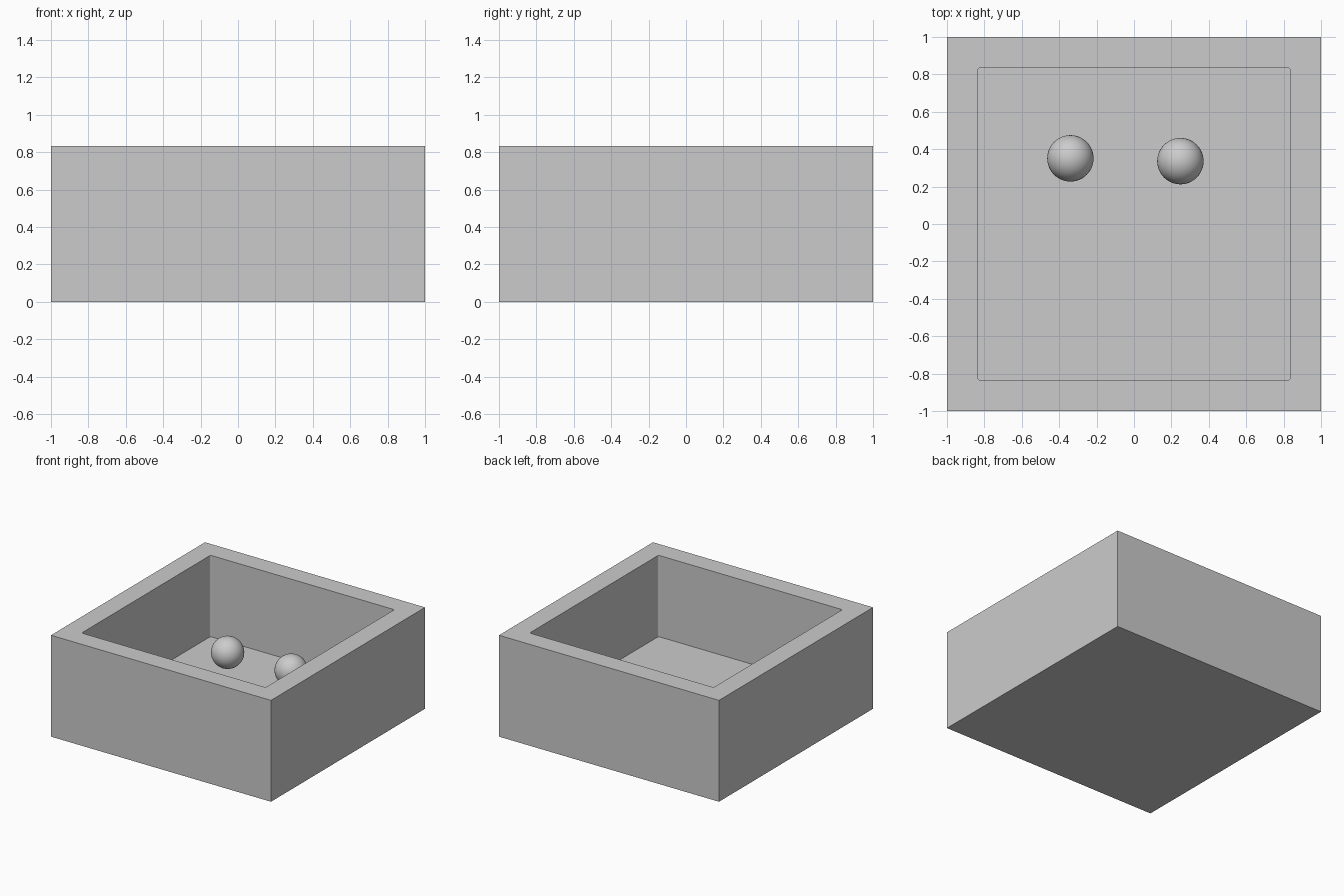
import bpy, bmesh

if "Cube" in bpy.data.objects:
    bpy.data.objects.remove(bpy.data.objects["Cube"])

HALF, HEIGHT = 1.0, 0.833
INNER, FLOOR = 0.836, 0.165


def add_object(name, bm):
    mesh = bpy.data.meshes.new(name)
    bm.to_mesh(mesh)
    bm.free()
    obj = bpy.data.objects.new(name, mesh)
    bpy.context.collection.objects.link(obj)
    return obj


# Open box: a block whose top face is inset and pushed down to the floor
bm = bmesh.new()
bmesh.ops.create_cube(bm, size=1)
for v in bm.verts:
    v.co = (v.co.x * 2 * HALF, v.co.y * 2 * HALF, (v.co.z + 0.5) * HEIGHT)
bm.normal_update()
top = max(bm.faces, key=lambda f: f.calc_center_median().z)


def inset_square(face, half, z):
    bmesh.ops.inset_region(bm, faces=[face], thickness=0.05)
    for v in face.verts:
        v.co = (half if v.co.x > 0 else -half, half if v.co.y > 0 else -half, z)
    bm.normal_update()


inset_square(top, INNER, HEIGHT)   # rim
inset_square(top, INNER, FLOOR)    # inner walls and floor

# Slightly rounded inner upright corners
corners = [e for e in bm.edges
           if all(abs(v.co.x) < 0.9 for v in e.verts)
           and abs(e.verts[0].co.z - e.verts[1].co.z) > 0.3]
bmesh.ops.bevel(bm, geom=corners, offset=0.016, segments=3, profile=0.5, affect='EDGES')
bmesh.ops.recalc_face_normals(bm, faces=bm.faces)
add_object("open_box", bm)


# Two balls hovering above the box floor
def ball(name, location):
    bm = bmesh.new()
    bmesh.ops.create_uvsphere(bm, u_segments=48, v_segments=24, radius=0.124)
    for f in bm.faces:
        f.smooth = True
    add_object(name, bm).location = location


ball("left_ball", (-0.34, 0.351, 0.353))
ball("right_ball", (0.248, 0.336, 0.37))
